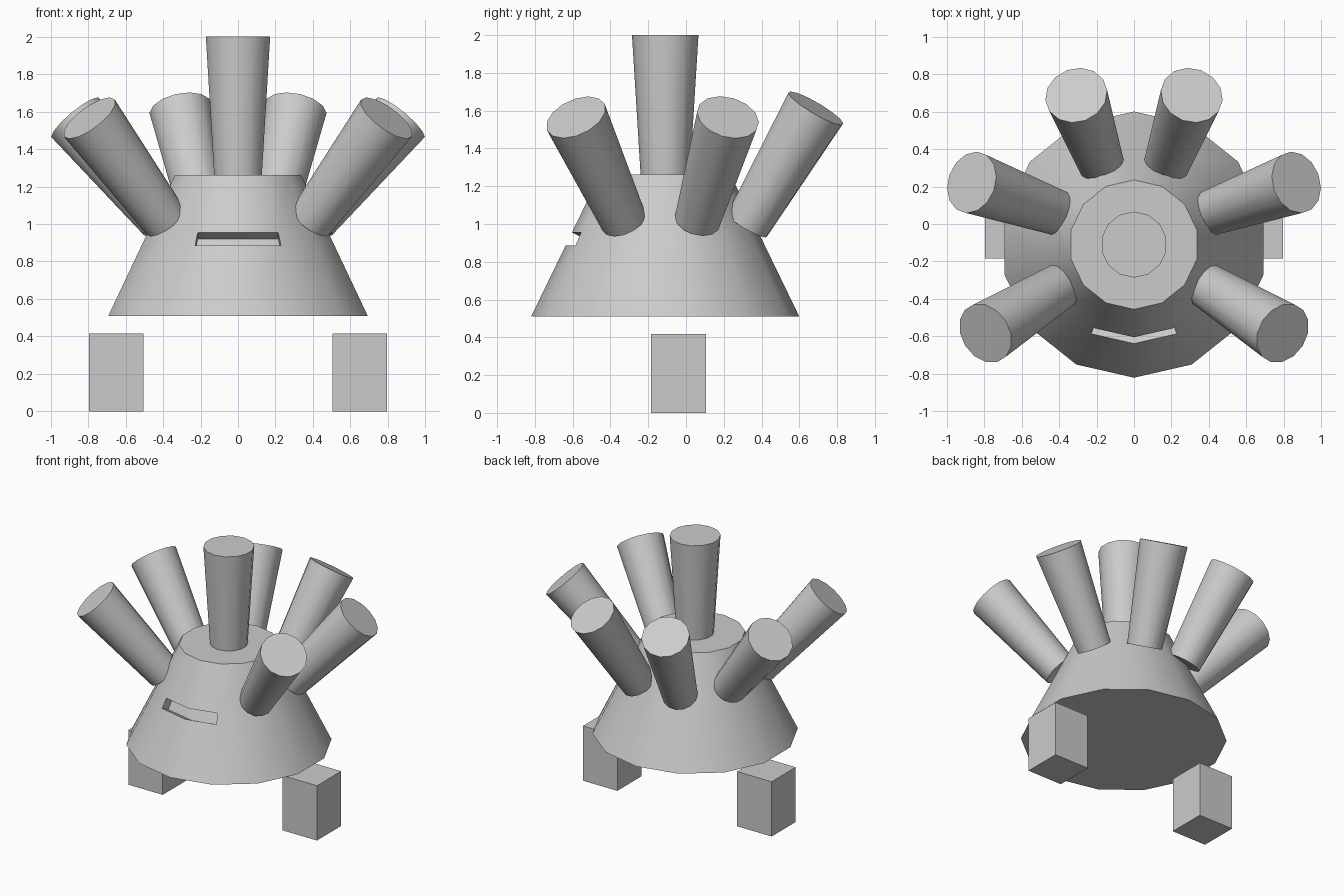
import bpy, bmesh, math
from mathutils import Vector

if "Cube" in bpy.data.objects:
    bpy.data.objects.remove(bpy.data.objects["Cube"])

SIDES = 14
CY = -0.11  # body axis position in y


def finish(bm, name, smooth=True):
    bmesh.ops.recalc_face_normals(bm, faces=bm.faces[:])
    me = bpy.data.meshes.new(name)
    bm.to_mesh(me)
    bm.free()
    ob = bpy.data.objects.new(name, me)
    bpy.context.collection.objects.link(ob)
    if smooth:
        bpy.ops.object.select_all(action='DESELECT')
        ob.select_set(True)
        bpy.context.view_layer.objects.active = ob
        bpy.ops.object.shade_smooth_by_angle(angle=math.radians(30))
    return ob


# Body: tapered drum with a vertex facing front; rings bound the mouth slot
bm = bmesh.new()
rings = []
for z in (0.51, 0.885, 0.955, 1.262):
    r = 0.71 + (0.345 - 0.71) * (z - 0.51) / (1.262 - 0.51)
    rings.append([bm.verts.new((r * math.sin(math.tau * i / SIDES),
                                CY - r * math.cos(math.tau * i / SIDES), z))
                  for i in range(SIDES)])
slot = []
for k in range(3):
    for i in range(SIDES):
        j = (i + 1) % SIDES
        f = bm.faces.new((rings[k][i], rings[k][j], rings[k + 1][j], rings[k + 1][i]))
        if k == 1 and i in (0, SIDES - 1):
            slot.append(f)
bm.faces.new(rings[0][::-1])
bm.faces.new(rings[-1])

# Mouth slot: the two front faces pushed in along their shared normal
ext = bmesh.ops.extrude_face_region(bm, geom=slot)
bmesh.ops.translate(bm, vec=(0, 0.072, -0.035),
                    verts=[g for g in ext["geom"] if isinstance(g, bmesh.types.BMVert)])
bmesh.ops.delete(bm, geom=[f for f in slot if f.is_valid], context='FACES_ONLY')
finish(bm, "body")


def tube(name, top, azimuth, tilt, length, r_base, r_top):
    """Flared tube ending at top, leaning by tilt from vertical towards azimuth."""
    a, t = math.radians(azimuth), math.radians(tilt)
    axis = Vector((math.sin(t) * math.cos(a), math.sin(t) * math.sin(a), math.cos(t)))
    side = Vector((-math.sin(a), math.cos(a), 0))
    up = axis.cross(side)
    bm = bmesh.new()
    loops = []
    for c, r in ((Vector(top) - axis * length, r_base), (Vector(top), r_top)):
        loops.append([bm.verts.new(c + r * (math.cos(math.tau * i / SIDES) * up
                                            + math.sin(math.tau * i / SIDES) * side))
                      for i in range(SIDES)])
    for i in range(SIDES):
        j = (i + 1) % SIDES
        bm.faces.new((loops[0][i], loops[0][j], loops[1][j], loops[1][i]))
    bm.faces.new(loops[0])
    bm.faces.new(loops[1])
    finish(bm, name)


# Tubes: one upright, three mirrored pairs fanning outwards
tube("centre_tube", (0, CY, 2.0), 90, 0, 0.745, 0.13, 0.176)
pairs = (("front_tube", (0.793, -0.583, 1.565), -32.0, 41.0),
         ("side_tube", (0.866, 0.222, 1.565), 19.5, 41.5),
         ("back_tube", (0.308, 0.687, 1.613), 70.0, 32.0))
for name, (x, y, z), az, tilt in pairs:
    tube(name + "_right", (x, y, z), az, tilt, 0.73, 0.123, 0.168)
    tube(name + "_left", (-x, y, z), 180 - az, tilt, 0.73, 0.123, 0.168)

# Feet: plain floating blocks
for name, s in (("right_foot", 1), ("left_foot", -1)):
    bm = bmesh.new()
    bmesh.ops.create_cube(bm, size=1)
    bmesh.ops.scale(bm, vec=(0.29, 0.29, 0.417), verts=bm.verts)
    bmesh.ops.translate(bm, vec=(s * 0.65, -0.04, 0.2085), verts=bm.verts)
    finish(bm, name, smooth=False)
